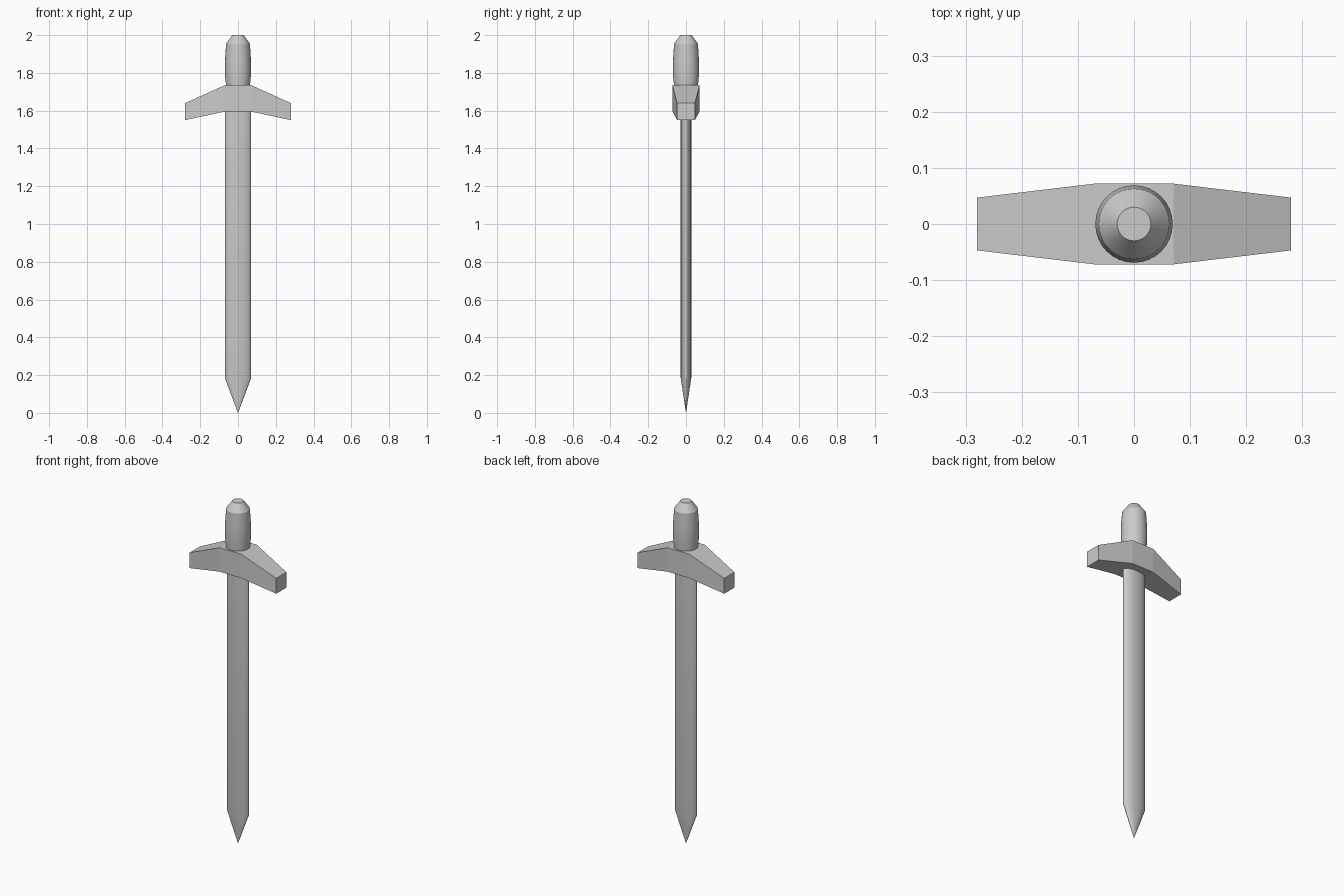
import bpy, math

if "Cube" in bpy.data.objects:
    bpy.data.objects.remove(bpy.data.objects["Cube"])


def loft(name, rings, smooth=True):
    """Skin a stack of equal-sized rings and cap both ends."""
    n = len(rings[0])
    verts = [p for ring in rings for p in ring]
    faces = [(k * n + i, k * n + (i + 1) % n, (k + 1) * n + (i + 1) % n, (k + 1) * n + i)
             for k in range(len(rings) - 1) for i in range(n)]
    faces += [tuple(reversed(range(n))), tuple(range(len(verts) - n, len(verts)))]
    mesh = bpy.data.meshes.new(name)
    mesh.from_pydata(verts, [], faces)
    mesh.update()
    obj = bpy.data.objects.new(name, mesh)
    bpy.context.collection.objects.link(obj)
    if smooth:
        bpy.ops.object.select_all(action='DESELECT')
        obj.select_set(True)
        bpy.context.view_layer.objects.active = obj
        bpy.ops.object.shade_smooth_by_angle(angle=math.radians(20))
    return obj


def ellipse(rx, ry, z, n=32):
    return [(rx * math.cos(2 * math.pi * i / n), ry * math.sin(2 * math.pi * i / n), z)
            for i in range(n)]


def rectangle(x, hy, z0, z1):
    return [(x, -hy, z0), (x, hy, z0), (x, hy, z1), (x, -hy, z1)]


# Flattened oval blade with a conical point at the bottom
loft("blade", [ellipse(0.0005, 0.0003, 0.0),
               ellipse(0.07, 0.028, 0.185),
               ellipse(0.07, 0.028, 1.62)])

# Drooping, tapered cross guard
loft("guard", [rectangle(-0.28, 0.047, 1.55, 1.64),
               rectangle(-0.07, 0.072, 1.595, 1.735),
               rectangle(0.07, 0.072, 1.595, 1.735),
               rectangle(0.28, 0.047, 1.55, 1.64)], smooth=False)

# Round grip, bulging in the middle, with a bevelled end
grip = [(0.063, 1.72), (0.064, 1.74), (0.069, 1.79), (0.069, 1.86),
        (0.063, 1.955), (0.03, 2.0)]
loft("grip", [ellipse(r, r, z) for r, z in grip])
